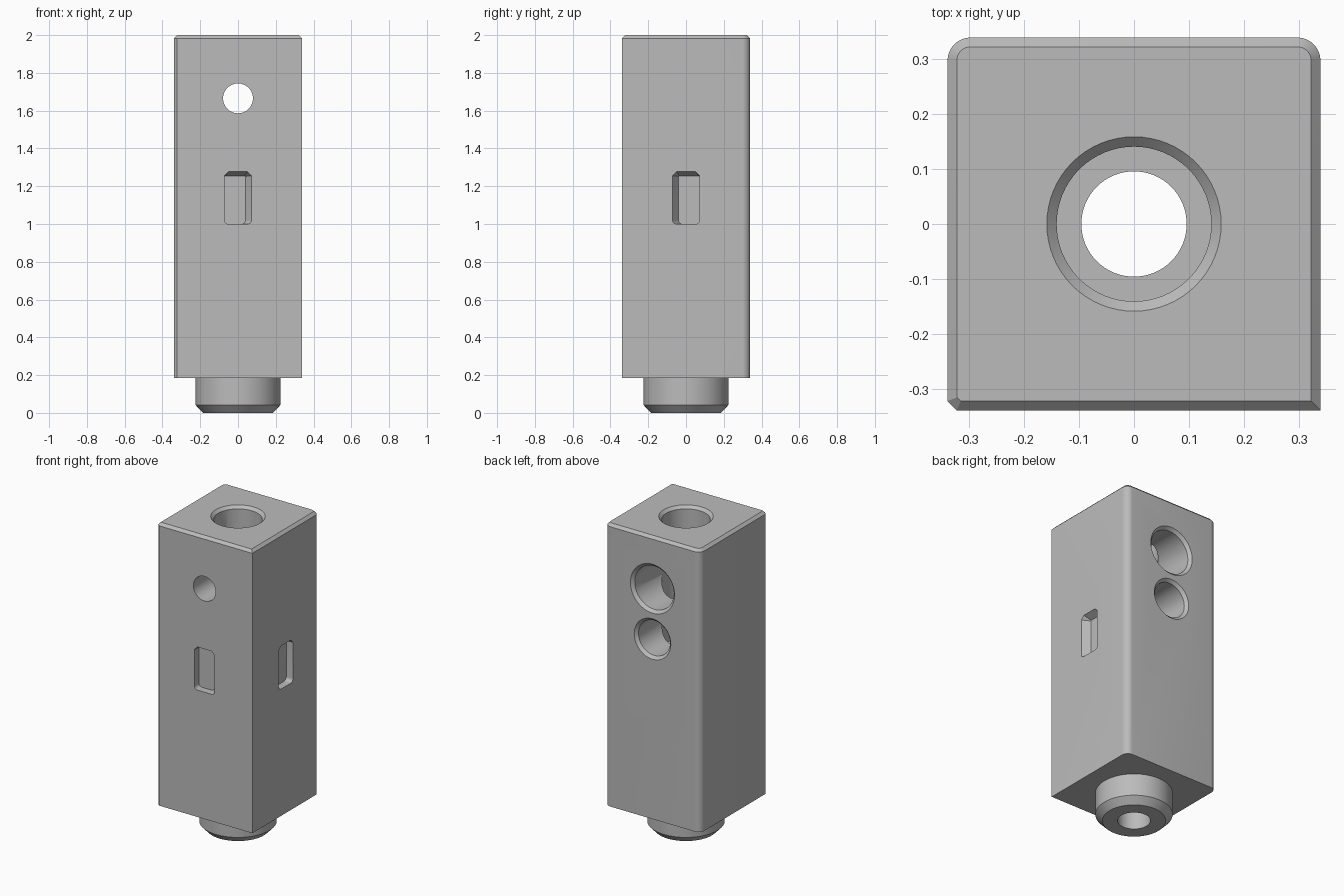
import bpy, bmesh, math
from mathutils import Matrix, Vector

if "Cube" in bpy.data.objects:
    bpy.data.objects.remove(bpy.data.objects["Cube"])

grey = bpy.data.materials.new("machined_grey")
grey.diffuse_color = (0.5, 0.5, 0.5, 1)
grey.use_nodes = True
grey.node_tree.nodes["Principled BSDF"].inputs["Base Color"].default_value = grey.diffuse_color

HALF, TOP, BASE, CH = 0.34, 2.0, 0.185, 0.017


def loft(name, rings, matrix=Matrix()):
    """Solid through a list of matching closed rings."""
    bm = bmesh.new()
    vs = [[bm.verts.new(matrix @ Vector(p)) for p in ring] for ring in rings]
    n = len(rings[0])
    for a, b in zip(vs, vs[1:]):
        for i in range(n):
            j = (i + 1) % n
            bm.faces.new((a[i], a[j], b[j], b[i]))
    bm.faces.new(vs[0][::-1])
    bm.faces.new(vs[-1])
    bmesh.ops.recalc_face_normals(bm, faces=bm.faces)
    me = bpy.data.meshes.new(name)
    bm.to_mesh(me)
    bm.free()
    me.materials.append(grey)
    ob = bpy.data.objects.new(name, me)
    bpy.context.collection.objects.link(ob)
    return ob


def lathe(name, profile, matrix=Matrix(), n=64):
    """Solid of revolution about z from (radius, height) pairs."""
    angles = [2 * math.pi * i / n for i in range(n)]
    return loft(name, [[(r * math.cos(a), r * math.sin(a), z) for a in angles]
                       for r, z in profile], matrix)


def arc(cx, cy, r, start, steps=8):
    return [(cx + r * math.cos(math.radians(start + 90 * i / steps)),
             cy + r * math.sin(math.radians(start + 90 * i / steps)))
            for i in range(steps + 1)]


def outline(d, z):
    """Body section: sharp front right, clipped front left, round back corners."""
    e, c, k = HALF - d, HALF - 0.042, CH - d * (2 - math.sqrt(2))
    pts = [(-e, -e + k), (-e + k, -e), (e, -e)]
    pts += arc(c, c, 0.042 - d, 0) + arc(-c, c, 0.042 - d, 90)
    return [(x, y, z) for x, y in pts]


def boolean(target, tool, operation):
    mod = target.modifiers.new(operation, 'BOOLEAN')
    mod.operation, mod.solver, mod.object = operation, 'EXACT', tool
    bpy.context.view_layer.objects.active = target
    bpy.ops.object.modifier_apply(modifier=mod.name)
    bpy.data.objects.remove(tool)


# Square body with chamfered top edge, and the round spigot below it
body = loft("block_body", [outline(0, BASE), outline(0, TOP - CH), outline(CH, TOP)])
spigot = lathe("spigot", [(0.185, 0), (0.225, 0.042), (0.225, 0.25)])
boolean(body, spigot, 'UNION')

# Stepped vertical bore with countersunk mouth
boolean(body, lathe("bore", [(0.096, -0.1), (0.096, 1.15), (0.141, 1.15),
                             (0.141, TOP - 0.018), (0.159, TOP), (0.259, TOP + 0.1)]),
        'DIFFERENCE')


# Countersunk ports on the back, and the plain front hole
def facing(z, angle):
    return Matrix.Translation((0, 0, z)) @ Matrix.Rotation(angle, 4, 'X')


for z, r in ((1.665, 0.139), (1.342, 0.112)):
    port = [(r, 0), (r, HALF - 0.018), (r + 0.018, HALF), (r + 0.068, HALF + 0.05)]
    boolean(body, lathe("back_port", port, facing(z, -math.pi / 2)), 'DIFFERENCE')
boolean(body, lathe("front_hole", [(0.079, 0), (0.079, 0.5)], facing(1.665, math.pi / 2)),
        'DIFFERENCE')


# Shallow pockets with one sloping side wall and a sloping roof
def pocket_ring(right, top, clip, y):
    left, low, r = -0.072, 1.0, 0.022
    pts = arc(left + r, low + r, r, 180, 5) + arc(right - r, low + r, r, 270, 5)
    pts += [(right, top - clip), (right - clip, top), (left + clip, top), (left, top - clip)]
    return [(x, y, z) for x, z in pts]


for turn, side in ((0, 1), (math.pi / 2, -1)):
    mat = Matrix.Rotation(turn, 4, 'Z') @ Matrix.Diagonal((side, 1, 1, 1))
    pocket = loft("pocket", [pocket_ring(0.072, 1.277, 0.022, -0.4),
                             pocket_ring(0.072, 1.277, 0.022, -HALF),
                             pocket_ring(0.04, 1.255, 0.003, -HALF + 0.047)], mat)
    boolean(body, pocket, 'DIFFERENCE')

# Smooth the round walls, keep machined edges crisp
bpy.ops.object.select_all(action='DESELECT')
body.select_set(True)
bpy.context.view_layer.objects.active = body
bpy.ops.object.shade_smooth_by_angle(angle=math.radians(30))
